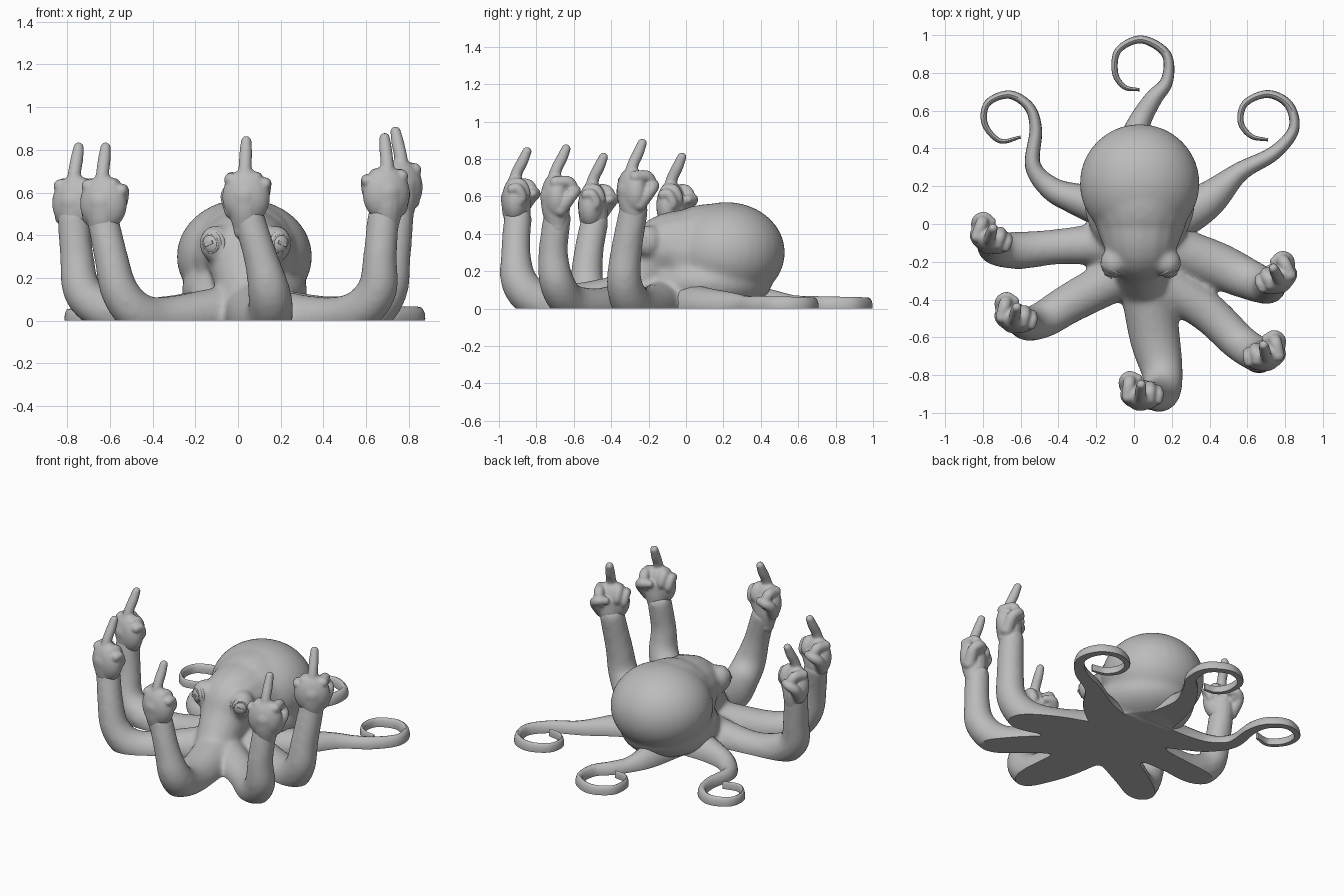
import bpy, bmesh, math
from mathutils import Matrix, Vector

cube = bpy.data.objects.get("Cube")
if cube:
    bpy.data.objects.remove(cube)

skin = bpy.data.materials.new("grey_skin")
skin.use_nodes = True
GREY = (0.5, 0.5, 0.5, 1)
skin.diffuse_color = GREY
skin.node_tree.nodes["Principled BSDF"].inputs["Base Color"].default_value = GREY
parts = []


def ellipsoid(bm, centre, radii):
    m = Matrix.Translation(centre) @ Matrix.Diagonal((*radii, 1))
    bmesh.ops.create_uvsphere(bm, u_segments=32, v_segments=20, radius=1, matrix=m)


def spline(points, steps):
    """Catmull-Rom samples through points of any dimension."""
    p = [Vector(q) for q in points]
    p = [p[0] * 2 - p[1]] + p + [p[-1] * 2 - p[-2]]
    out = []
    for a, b, c, d in zip(p, p[1:], p[2:], p[3:]):
        for i in range(steps):
            t = i / steps
            out.append((b * 2 + (c - a) * t + (a * 2 - b * 5 + c * 4 - d) * t ** 2
                        + (b * 3 - a - c * 3 + d) * t ** 3) / 2)
    return out + [p[-2]]


def tube(bm, points, height=None, steps=6, sides=16):
    """Sweep a ring along (x, y, z, radius) points; height fixes the vertical radius."""
    path = spline(points, steps)
    pos = [q.to_3d() for q in path]
    up, last, rings = Vector((0, 0, 1)), None, []
    for i, c in enumerate(pos):
        tan = (pos[min(i + 1, len(pos) - 1)] - pos[max(i - 1, 0)]).normalized()
        if last is None and abs(tan.z) > 0.8:
            up = Vector((0, 1, 0))
        if last is not None:
            up = last.rotation_difference(tan) @ up
        up = (up - tan * up.dot(tan)).normalized()
        last, side, r = tan, tan.cross(up), path[i].w
        v = height(i / (len(pos) - 1)) if height else r
        angles = [math.tau * k / sides for k in range(sides)]
        rings.append([bm.verts.new(c + side * r * math.cos(a) + up * v * math.sin(a))
                      for a in angles])
    for a, b in zip(rings, rings[1:]):
        for k in range(sides):
            n = (k + 1) % sides
            bm.faces.new((a[k], a[n], b[n], b[k]))
    bm.faces.new(rings[0][::-1])
    bm.faces.new(rings[-1])
    if not height:
        for q in (path[0], path[-1]):
            ellipsoid(bm, q.to_3d(), (q.w,) * 3)


def finish(name, bm, voxel=0, smooth=0, ground=False):
    """Make an object; optionally fuse, soften and cut it flat at the ground."""
    bmesh.ops.recalc_face_normals(bm, faces=bm.faces)
    mesh = bpy.data.meshes.new(name)
    bm.to_mesh(mesh)
    bm.free()
    obj = bpy.data.objects.new(name, mesh)
    bpy.context.collection.objects.link(obj)
    if voxel:
        fuse = obj.modifiers.new("fuse", 'REMESH')
        fuse.mode, fuse.voxel_size = 'VOXEL', voxel
        soft = obj.modifiers.new("soften", 'SMOOTH')
        soft.factor, soft.iterations = 0.5, smooth
        bpy.context.view_layer.update()
        dg = bpy.context.evaluated_depsgraph_get()
        obj.data = bpy.data.meshes.new_from_object(obj.evaluated_get(dg))
        obj.modifiers.clear()
    if ground:
        bm = bmesh.new()
        bm.from_mesh(obj.data)
        cut = bmesh.ops.bisect_plane(bm, geom=bm.verts[:] + bm.edges[:] + bm.faces[:],
                                     plane_co=(0, 0, 0), plane_no=(0, 0, 1), clear_inner=True)
        rim = [e for e in cut["geom_cut"] if isinstance(e, bmesh.types.BMEdge)]
        bmesh.ops.triangle_fill(bm, edges=rim, use_beauty=True, normal=(0, 0, -1))
        bm.to_mesh(obj.data)
        bm.free()
    obj.data.materials.clear()
    obj.data.materials.append(skin)
    parts.append(obj)


MID = 0.035     # middle of the head in x

# Body: mantle, its lower bulge, face, skirt and eye mounds, fused with the five arms
body = bmesh.new()
ellipsoid(body, (0.03, 0.215, 0.30), (0.318, 0.315, 0.27))
ellipsoid(body, (0.03, 0.13, 0.14), (0.295, 0.33, 0.17))
tube(body, [(MID, 0.12, 0.3, 0.26), (MID, 0, 0.3, 0.242), (MID, -0.11, 0.3, 0.2),
            (MID, -0.2, 0.21, 0.155), (0.06, -0.36, 0.04, 0.12)])
ellipsoid(body, (0.03, -0.1, 0.01), (0.3, 0.34, 0.14))
for s in (-1, 1):
    ellipsoid(body, (MID + s * 0.14, -0.205, 0.36), (0.077, 0.077, 0.088))

arms = [
    [(-0.08, -0.1, 0.04, 0.12), (-0.4, -0.12, 0.015, 0.095), (-0.6, -0.14, 0.04, 0.1),
     (-0.725, -0.13, 0.13, 0.092), (-0.755, -0.1, 0.3, 0.08), (-0.77, -0.08, 0.48, 0.076)],
    [(-0.08, -0.28, 0.04, 0.12), (-0.34, -0.42, 0.005, 0.107), (-0.47, -0.5, 0.035, 0.1),
     (-0.555, -0.53, 0.14, 0.09), (-0.595, -0.52, 0.3, 0.08), (-0.63, -0.49, 0.46, 0.076)],
    [(0.06, -0.3, 0.05, 0.14), (0.11, -0.6, 0.0, 0.135), (0.15, -0.79, 0.04, 0.11),
     (0.145, -0.89, 0.14, 0.1), (0.105, -0.91, 0.3, 0.08), (0.05, -0.9, 0.48, 0.076)],
    [(0.1, -0.28, 0.04, 0.12), (0.38, -0.46, 0.005, 0.107), (0.55, -0.62, 0.035, 0.1),
     (0.65, -0.69, 0.14, 0.095), (0.665, -0.71, 0.3, 0.08), (0.68, -0.69, 0.48, 0.076)],
    [(0.12, -0.1, 0.04, 0.12), (0.42, -0.21, -0.01, 0.125), (0.6, -0.29, 0.03, 0.11),
     (0.7, -0.33, 0.14, 0.095), (0.725, -0.32, 0.3, 0.085), (0.75, -0.28, 0.53, 0.078)],
]
for arm in arms:
    tube(body, arm)
finish("body_and_arms", body, 0.014, 16, True)


# Hands: a fist with one raised finger; side mirrors the thumb
def hand(name, place, turn, side):
    bm = bmesh.new()
    tube(bm, [(0, -0.01, -0.16, 0.055), (0, -0.015, -0.08, 0.075), (0, -0.02, 0, 0.08)])
    ellipsoid(bm, (0.005, -0.02, -0.005), (0.112, 0.073, 0.13))
    tube(bm, [(0, -0.035, 0.06, 0.038), (0, -0.015, 0.14, 0.031),
              (0, 0.015, 0.2, 0.03), (0, 0.04, 0.255, 0.025)])
    # folded fingers, curling less towards the little one
    for x, z, r in ((-0.065, 0.075, 0.033), (0.05, 0.078, 0.032), (0.095, 0.055, 0.028)):
        curl = 0.04 - (x + 0.065) * 0.25
        tube(bm, [(x, -0.03, z, r), (x, curl, z, r),
                  (x * 0.9, curl + 0.02, z - 0.05, r), (x * 0.8, curl - 0.015, z - 0.08, r)])
    tube(bm, [(-0.06, -0.005, -0.07, 0.04), (-0.088, 0.045, 0, 0.034),
              (-0.065, 0.078, 0.03, 0.03), (-0.02, 0.07, 0.03, 0.025)])
    m = (Matrix.Translation(place) @ Matrix.Rotation(math.radians(turn), 4, 'Z')
         @ Matrix.Diagonal((side, 1, 1, 1)))
    bmesh.ops.transform(bm, matrix=m, verts=bm.verts)
    finish(name, bm, 0.007, 7)


hand("right_rear_hand", (-0.76, -0.06, 0.555), -20, 1)
hand("right_front_hand", (-0.63, -0.48, 0.555), -14, 1)
hand("front_hand", (0.035, -0.89, 0.585), -5, 1)
hand("left_front_hand", (0.695, -0.68, 0.6), 12, -1)
hand("left_rear_hand", (0.755, -0.27, 0.63), 25, -1)

# Curled tentacles lying on the ground: (x, y, half width)
tentacles = {
    "back_tentacle": [(0.0, 0.2, 0.13), (0.0, 0.42, 0.085), (0.03, 0.54, 0.06), (0.1, 0.66, 0.047),
                      (0.175, 0.76, 0.033), (0.17, 0.9, 0.025), (0.04, 0.977, 0.021),
                      (-0.083, 0.92, 0.018), (-0.1, 0.8, 0.016), (-0.05, 0.725, 0.013),
                      (0.03, 0.71, 0.008)],
    "right_tentacle": [(-0.1, 0.08, 0.13), (-0.3, 0.13, 0.085), (-0.44, 0.19, 0.062),
                       (-0.535, 0.31, 0.042), (-0.52, 0.5, 0.033), (-0.555, 0.62, 0.027),
                       (-0.66, 0.685, 0.022), (-0.775, 0.64, 0.018), (-0.79, 0.53, 0.016),
                       (-0.71, 0.44, 0.013), (-0.6, 0.46, 0.008)],
    "left_tentacle": [(0.15, 0.0, 0.14), (0.38, 0.12, 0.1), (0.56, 0.275, 0.052),
                      (0.74, 0.375, 0.038), (0.845, 0.5, 0.029), (0.82, 0.63, 0.024),
                      (0.71, 0.688, 0.021), (0.59, 0.64, 0.018), (0.565, 0.54, 0.016),
                      (0.62, 0.465, 0.013), (0.71, 0.445, 0.008)],
}
for name, pts in tentacles.items():
    bm = bmesh.new()
    tube(bm, [(x, y, 0.01, w) for x, y, w in pts],
         height=lambda t: max(0.13 - 0.3 * t, 0.066 - 0.028 * t), steps=8)
    finish(name, bm, ground=True)

# Eyes: ball, two lid rings and a slit pupil
for s, label in ((-1, "right"), (1, "left")):
    face = (Matrix.Translation((MID + s * 0.148, -0.23, 0.36))
            @ Matrix.Rotation(s * math.radians(28), 4, 'Z')
            @ Matrix.Rotation(s * math.radians(20), 4, 'Y'))
    bm = bmesh.new()
    ellipsoid(bm, (0, 0, 0), (0.056, 0.054, 0.06))
    bmesh.ops.transform(bm, matrix=face, verts=bm.verts)
    finish(label + "_eyeball", bm)
    bm = bmesh.new()
    for rad, y, thick in ((0.055, -0.012, 0.01), (0.038, -0.036, 0.005)):
        ring = [(rad * math.cos(a), y, rad * 1.1 * math.sin(a), thick)
                for a in (math.tau * k / 16 for k in range(17))]
        tube(bm, ring, steps=2, sides=10)
    bmesh.ops.transform(bm, matrix=face, verts=bm.verts)
    finish(label + "_eyelids", bm)
    bm = bmesh.new()
    bmesh.ops.create_cube(bm, size=1, matrix=face @ Matrix.Translation((0, -0.052, 0))
                          @ Matrix.Diagonal((0.044, 0.009, 0.015, 1)))
    finish(label + "_pupil", bm)

# Smooth shading, keeping the flat underside crisp
bpy.ops.object.select_all(action='DESELECT')
for obj in parts:
    obj.select_set(True)
bpy.context.view_layer.objects.active = parts[0]
bpy.ops.object.shade_smooth_by_angle(angle=math.radians(45))
